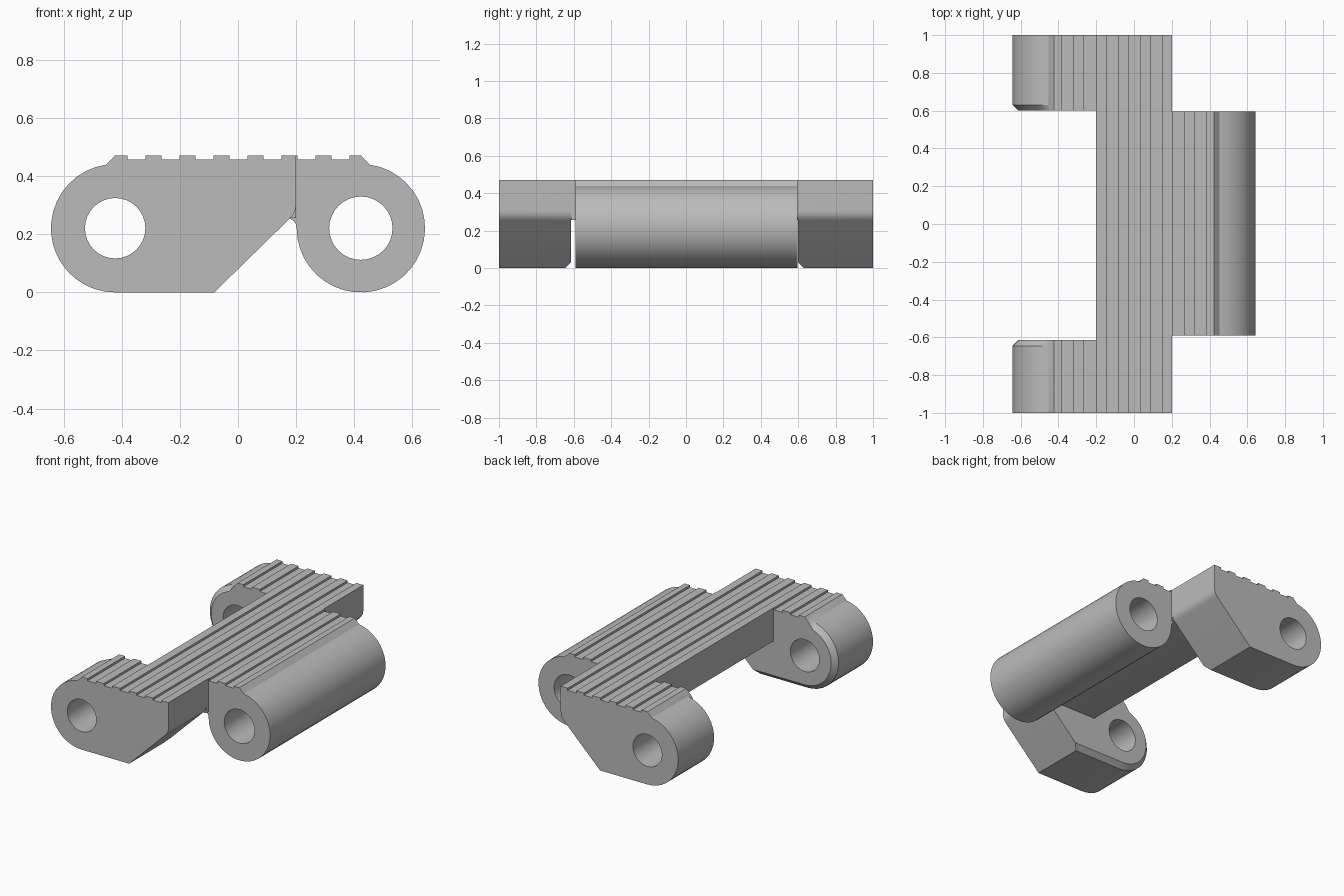
import bpy, bmesh, math

if "Cube" in bpy.data.objects:
    bpy.data.objects.remove(bpy.data.objects["Cube"])

# One flat steel colour
steel = bpy.data.materials.new("steel grey")
steel.diffuse_color = (0.5, 0.5, 0.5, 1)
steel.use_nodes = True
steel.node_tree.nodes["Principled BSDF"].inputs["Base Color"].default_value = steel.diffuse_color

TOP, GROOVE = 0.472, 0.458      # tread height and groove floor
PIN_X, PIN_Z, R = 0.423, 0.221, 0.221
FRONT_IN, BACK_IN = -0.615, 0.6  # inner faces of the two lugs


def arc(cx, cz, r, a0, a1, n):
    """Points on an arc, angles in degrees."""
    return [(cx + r * math.cos(math.radians(a0 + (a1 - a0) * i / n)),
             cz + r * math.sin(math.radians(a0 + (a1 - a0) * i / n)))
            for i in range(n + 1)]


def tread(x0, x1):
    """Grooved top line from x1 leftwards to x0."""
    pts = [(x1, TOP)]
    for i in reversed(range(7)):
        a = -0.381 + 0.1172 * i
        b = a + 0.062
        if b <= x0 or a >= x1:
            continue
        pts += [(b, TOP), (b, GROOVE), (a, GROOVE), (a, TOP)]
    return pts + [(x0, TOP)]


def prism(name, pts, y0, y1):
    """Extrude an x-z profile along y."""
    bm = bmesh.new()
    f = bm.faces.new([bm.verts.new((x, y0, z)) for x, z in pts])
    new = bmesh.ops.extrude_face_region(bm, geom=[f])["geom"]
    bmesh.ops.translate(bm, vec=(0, y1 - y0, 0),
                        verts=[v for v in new if isinstance(v, bmesh.types.BMVert)])
    bmesh.ops.recalc_face_normals(bm, faces=bm.faces)
    me = bpy.data.meshes.new(name)
    bm.to_mesh(me)
    bm.free()
    ob = bpy.data.objects.new(name, me)
    bpy.context.collection.objects.link(ob)
    me.materials.append(steel)
    return ob


def boolean(ob, other, op):
    """Apply a boolean and discard the second object."""
    bpy.context.view_layer.objects.active = ob
    m = ob.modifiers.new("join", 'BOOLEAN')
    m.operation, m.object, m.solver = op, other, 'EXACT'
    bpy.ops.object.modifier_apply(modifier=m.name)
    bpy.data.objects.remove(other)


def chamfer_lug(ob, inner):
    """Chamfer the inner rim around the rounded nose and along the base."""
    bm = bmesh.new()
    bm.from_mesh(ob.data)

    def on_rim(v):
        return abs(v.co.y - inner) < 1e-4 and (
            v.co.z < 0.001 or (v.co.x < -0.43 and v.co.z < 0.445))
    edges = [e for e in bm.edges if all(on_rim(v) for v in e.verts)]
    bmesh.ops.bevel(bm, geom=edges, offset=0.031, offset_type='OFFSET',
                    segments=1, affect='EDGES', profile=0.5)
    bmesh.ops.recalc_face_normals(bm, faces=bm.faces)
    bm.to_mesh(ob.data)
    bm.free()


# Side lugs: rounded nose, sloped underside, softened corner
nose = arc(-PIN_X, PIN_Z, R, 98, 270, 18)
corner = arc(0.13, 0.305, 0.07, -45, 0, 5)
lug_profile = tread(-0.423, 0.2) + nose + [(-0.082, 0.0)] + corner

# Barrel joined to the cross bar by a small fillet underneath
barrel_arc = arc(PIN_X, PIN_Z, R, 180, 442, 28)
fillet = arc(0.167, PIN_Z, 0.035, 90, 0, 6)[:-1]
barrel_profile = tread(-0.2, 0.423) + [(-0.2, 0.256)] + fillet + barrel_arc
bar_profile = tread(-0.2, 0.2) + [(-0.2, 0.256), (0.2, 0.256)]

link = prism("track_link", barrel_profile, -0.59, 0.595)
boolean(link, prism("barrel_pin_hole", arc(PIN_X, PIN_Z, 0.109, 0, 348.75, 31), -1.2, 1.2),
        'DIFFERENCE')

# Short bar ends that bridge to the lugs
for name, y0, y1 in (("front_bar_end", FRONT_IN, -0.59), ("back_bar_end", 0.595, BACK_IN)):
    boolean(link, prism(name, bar_profile, y0, y1), 'UNION')

# Front and back lugs
for name, y0, y1, inner in (("front_lug", -1.0, FRONT_IN, FRONT_IN),
                            ("back_lug", BACK_IN, 1.0, BACK_IN)):
    lug = prism(name, lug_profile, y0, y1)
    chamfer_lug(lug, inner)
    boolean(lug, prism("lug_pin_hole", arc(-PIN_X, PIN_Z, 0.104, 0, 348.75, 31), -1.2, 1.2),
            'DIFFERENCE')
    boolean(link, lug, 'UNION')

# Smooth the round surfaces, keep the machined edges sharp
bpy.ops.object.select_all(action='DESELECT')
link.select_set(True)
bpy.context.view_layer.objects.active = link
bpy.ops.object.shade_smooth_by_angle(angle=math.radians(30))
